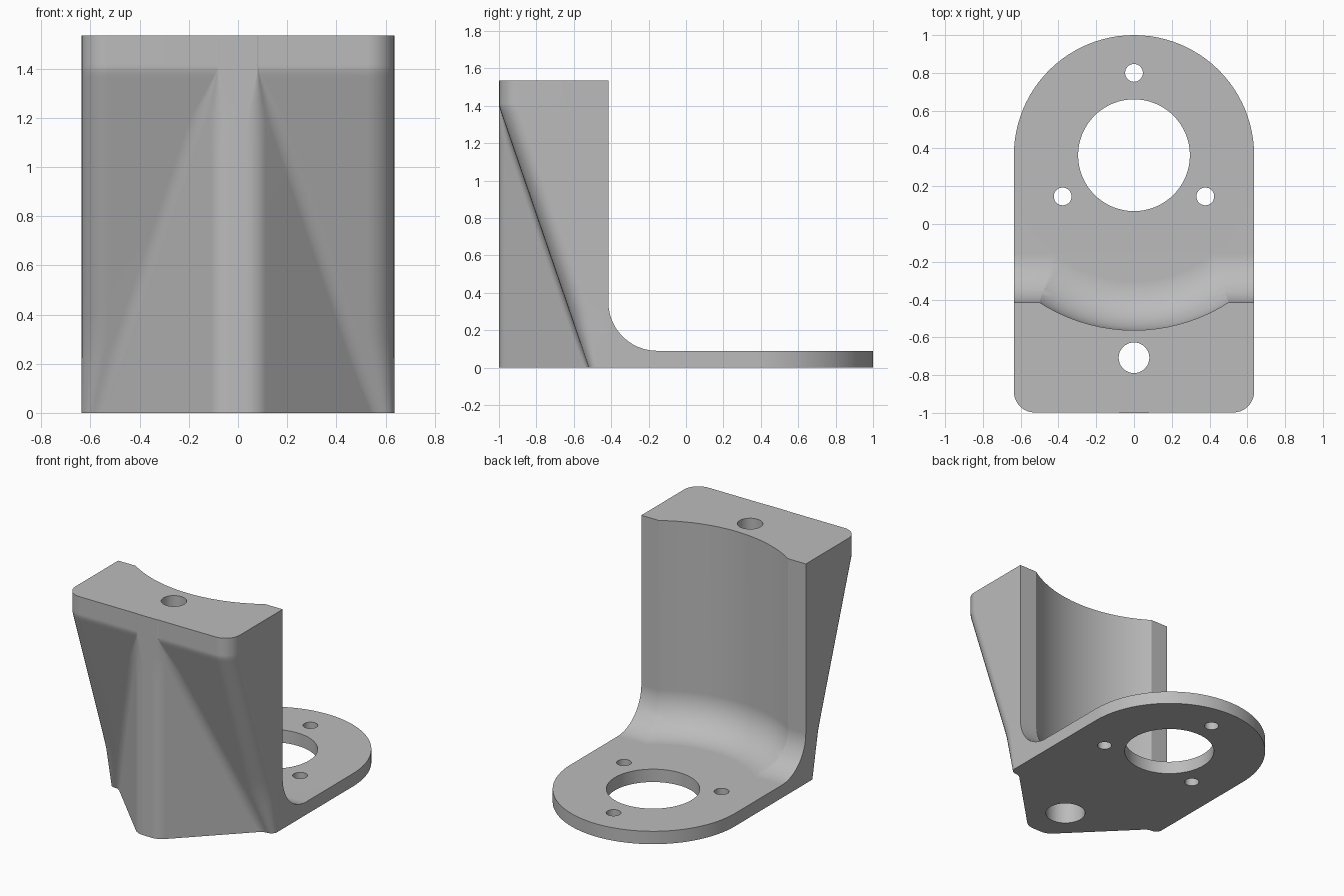
import bpy, bmesh, math
from mathutils import Vector

W, TOP, PLATE = 0.636, 1.535, 0.09       # half width, height, plate thickness
AXIS_Y, BACK_Y = 0.364, -0.415           # main bore axis, back of the upright
FILLET, SADDLE_R = 0.26, 0.926           # foot fillet, concave saddle radius

if "Cube" in bpy.data.objects:
    bpy.data.objects.remove(bpy.data.objects["Cube"])

grey = bpy.data.materials.new("plain grey")
grey.use_nodes = True
grey.diffuse_color = (0.5, 0.5, 0.5, 1)
grey.node_tree.nodes["Principled BSDF"].inputs["Base Color"].default_value = (0.5, 0.5, 0.5, 1)


def loft(name, rings):
    """Closed solid through rings with equal point counts."""
    bm = bmesh.new()
    loops = [[bm.verts.new(p) for p in ring] for ring in rings]
    n = len(loops[0])
    for a, b in zip(loops, loops[1:]):
        for i in range(n):
            j = (i + 1) % n
            bm.faces.new((a[i], a[j], b[j], b[i]))
    bm.faces.new(loops[0][::-1])
    bm.faces.new(loops[-1])
    bmesh.ops.recalc_face_normals(bm, faces=bm.faces)
    mesh = bpy.data.meshes.new(name)
    bm.to_mesh(mesh)
    bm.free()
    mesh.materials.append(grey)
    obj = bpy.data.objects.new(name, mesh)
    bpy.context.collection.objects.link(obj)
    return obj


def circle(x, y, z, r, n=64):
    return [(x + r * math.cos(2 * math.pi * i / n), y + r * math.sin(2 * math.pi * i / n), z)
            for i in range(n)]


def round_corner(prev, corner, nxt, trim, steps):
    """Circular arc replacing a corner, starting trim away from it."""
    u, v = (prev - corner).normalized(), (nxt - corner).normalized()
    a, b = corner + u * trim, corner + v * trim
    w = math.sin(u.angle(v) / 2)
    pts = []
    for i in range(steps + 1):
        t = i / steps
        k0, k1, k2 = (1 - t) ** 2, 2 * t * (1 - t) * w, t * t
        pts.append((a * k0 + corner * k1 + b * k2) / (k0 + k1 + k2))
    return pts


def outline(z):
    """Plan outline at height z: sloped front with a flared central rib."""
    d, e = 1.4 - z, 0.03
    ramp = d if d > e else 0 if d < -e else (d + e) ** 2 / (4 * e)
    f = max(0.343 * ramp, 0.002)
    start, rib = Vector((0, -1)), Vector((0.08, -1))
    valley, corner, end = Vector((0.08 + f, -1 + f)), Vector((W, -1 + f)), Vector((W, 0))
    flank, front = (valley - rib).length, (corner - valley).length
    half = round_corner(start, rib, valley, min(0.045, 0.45 * flank), 5)
    half += round_corner(rib, valley, corner, min(0.045, 0.45 * flank, 0.35 * front), 5)
    half += round_corner(valley, corner, end, min(0.11, 0.6 * front), 8)
    pts = [(p.x, p.y) for p in half]
    arc = [(W * math.cos(math.pi * i / 48), AXIS_Y + W * math.sin(math.pi * i / 48))
           for i in range(49)]
    return [(x, y, z) for x, y in pts + arc + [(-x, y) for x, y in reversed(pts)]]


def foot(reach):
    """(distance, height) points of the fillet from plate up to wall."""
    return [(reach - FILLET + FILLET * math.sin(a), PLATE + FILLET - FILLET * math.cos(a))
            for a in [math.pi / 2 * i / 12 for i in range(13)]]


# Main body: full-height loft, carved below
levels = [i * 0.1 for i in range(14)] + [1.36 + i * 0.01 for i in range(9)] + [TOP]
body = loft("mounting_bracket", [outline(z) for z in levels])

# Concave saddle with its curved foot
saddle = loft("saddle_cutter",
              [circle(0, AXIS_Y, z, r, 96) for r, z in foot(SADDLE_R) + [(SADDLE_R, 2)]])

# Flat back of the upright with its straight foot
wall = [(AXIS_Y - r, z) for r, z in foot(AXIS_Y - BACK_Y)]
section = wall + [(BACK_Y, 2), (1.5, 2), (1.5, PLATE)]
back = loft("back_cutter", [[(x, y, z) for y, z in section] for x in (-1, 1)])


def drill(name, x, y, r, low=-0.5, high=2.5):
    return loft(name, [circle(x, y, z, r) for z in (low, high)])


# Bores: main opening, three screw holes, stepped bolt hole
cutters = [saddle, back, drill("bore_cutter", 0, AXIS_Y, 0.296)]
for i in range(3):
    a = math.pi / 2 + i * math.tau / 3
    cutters.append(drill("screw_cutter", 0.436 * math.cos(a), AXIS_Y + 0.436 * math.sin(a), 0.047))
cutters.append(drill("bolt_cutter", 0, -0.708, 0.081))
cutters.append(drill("bolt_head_cutter", 0, -0.708, 0.13, high=1.3))

bpy.ops.object.select_all(action="DESELECT")
bpy.context.view_layer.objects.active = body
body.select_set(True)
for cutter in cutters:
    cutter.hide_render = True
    mod = body.modifiers.new("cut", "BOOLEAN")
    mod.operation, mod.solver, mod.object = "DIFFERENCE", "EXACT", cutter
    bpy.ops.object.modifier_apply(modifier=mod.name)
    bpy.data.objects.remove(cutter)

# Smooth shading with crisp machined edges
bpy.ops.object.shade_smooth_by_angle(angle=math.radians(25))
weighted = body.modifiers.new("weighted_normals", "WEIGHTED_NORMAL")
weighted.keep_sharp = True
